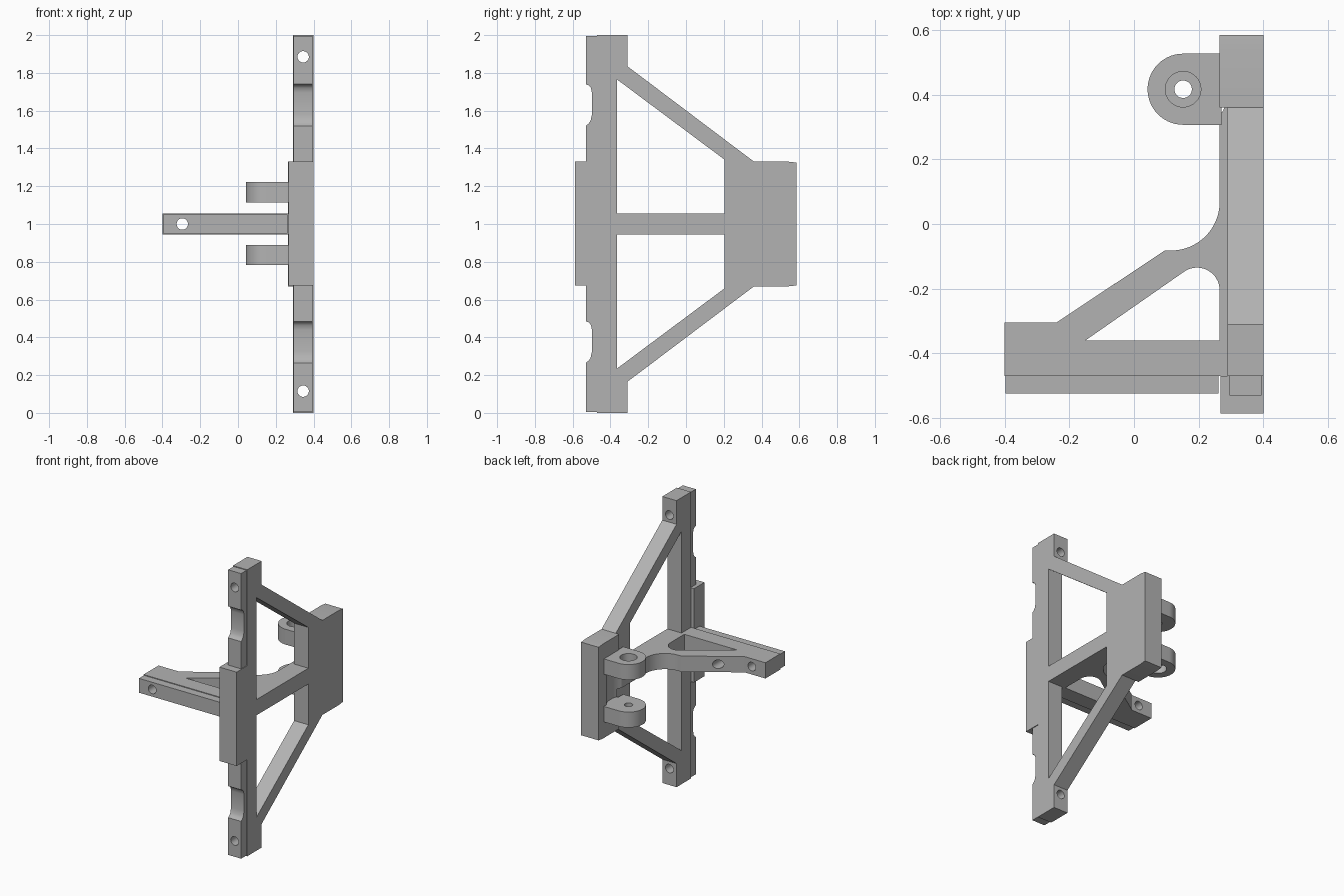
import bpy, bmesh, math

old = bpy.data.objects.get("Cube")
if old:
    bpy.data.objects.remove(old, do_unlink=True)

grey = bpy.data.materials.new("plain_grey")
grey.use_nodes = True
COLOUR = (0.45, 0.45, 0.45, 1)
grey.diffuse_color = COLOUR
grey.node_tree.nodes["Principled BSDF"].inputs["Base Color"].default_value = COLOUR


def prism(name, axis, profile, lo, hi):
    """Extrude a closed 2D profile along one axis between lo and hi."""
    place = {"x": lambda a, b, h: (h, a, b),
             "y": lambda a, b, h: (a, h, b),
             "z": lambda a, b, h: (a, b, h)}[axis]
    bm = bmesh.new()
    rings = [[bm.verts.new(place(a, b, h)) for a, b in profile] for h in (lo, hi)]
    n = len(profile)
    for ring in rings:
        bm.faces.new(ring)
    for i in range(n):
        j = (i + 1) % n
        bm.faces.new((rings[0][i], rings[0][j], rings[1][j], rings[1][i]))
    bmesh.ops.recalc_face_normals(bm, faces=bm.faces)
    mesh = bpy.data.meshes.new(name)
    bm.to_mesh(mesh)
    bm.free()
    mesh.materials.append(grey)
    obj = bpy.data.objects.new(name, mesh)
    bpy.context.collection.objects.link(obj)
    return obj


def arc(cx, cy, r, start, end, steps=16):
    angles = [math.radians(start + (end - start) * i / steps) for i in range(steps + 1)]
    return [(cx + r * math.cos(t), cy + r * math.sin(t)) for t in angles]


def circle(cx, cy, r):
    return arc(cx, cy, r, 0, 360, 40)[:-1]


def rect(a0, a1, b0, b1):
    return [(a0, b0), (a1, b0), (a1, b1), (a0, b1)]


def flip(profile):
    """Mirror a profile about the mid height."""
    return [(a, 2 - b) for a, b in profile]


def cut(obj, *cutters):
    """Subtract the cutters, then discard them."""
    for c in cutters:
        m = obj.modifiers.new("cut", "BOOLEAN")
        m.operation, m.solver, m.object = "DIFFERENCE", "EXACT", c
    deps = bpy.context.evaluated_depsgraph_get()
    mesh = bpy.data.meshes.new_from_object(obj.evaluated_get(deps))
    obj.modifiers.clear()
    obj.data = mesh
    for c in cutters:
        bpy.data.objects.remove(c, do_unlink=True)


def post_holes():
    return [prism("cutter", "y", circle(0.345, z, 0.03), -0.7, -0.2) for z in (0.115, 1.885)]


def clearance():
    return prism("cutter", "z", circle(0.15, 0.417, 0.142), 0.89, 1.115)


# Upright frame with two triangular windows
half = [(-0.47, 2), (-0.31, 2), (-0.31, 1.835), (0.36, 1.33), (0.54, 1.33), (0.585, 1.325)]
frame = prism("upright_frame", "x", half + flip(half)[::-1], 0.29, 0.40)
window = [(-0.365, 1.055), (0.205, 1.055), (0.205, 1.34), (-0.365, 1.765)]
cut(frame, *[prism("cutter", "x", w, 0.2, 0.5) for w in (window, flip(window))], *post_holes())

# Thickened pad behind the lugs, hollowed between them
pad = [(0.36, 1.33), (0.54, 1.33), (0.585, 1.325)]
back_pad = prism("back_pad", "x", pad + flip(pad)[::-1], 0.265, 0.292)
cut(back_pad, clearance())

# Front rail with two scooped notches
rail_profile = [(-0.468, 0.005), (-0.53, 0.005)]
for z in (0.265, 1.52):
    rail_profile += [(-0.53, z), (-0.515, z + 0.012), (-0.505, z + 0.027), (-0.498, z + 0.06),
                     (-0.498, z + 0.175), (-0.503, z + 0.2), (-0.515, z + 0.214), (-0.53, z + 0.22)]
rail_profile += [(-0.53, 1.995), (-0.468, 1.995)]
front_rail = prism("front_rail", "x", rail_profile, 0.295, 0.395)
cut(front_rail, *post_holes())

# Stop block at the middle of the rail
prism("front_block", "x", rect(-0.587, -0.47, 0.675, 1.33), 0.268, 0.40)

# Side arm with a filleted outline and a rounded triangular window
outline = [(0.30, -0.47), (-0.40, -0.47), (-0.40, -0.305), (-0.24, -0.305), (0.095, -0.082)]
outline += arc(0.115, 0.068, 0.15, -90, 0) + [(0.265, 0.36), (0.30, 0.36)]
arm = prism("side_arm", "z", outline, 0.945, 1.055)
arm_window = [(-0.15, -0.36), (0.265, -0.36)] + arc(0.195, -0.205, 0.07, 0, 125)
cut(arm,
    prism("cutter", "z", arm_window, 0.8, 1.2),
    prism("cutter", "y", circle(-0.295, 1, 0.03), -0.7, -0.2),
    prism("cutter", "y", circle(-0.1, 1, 0.03), -0.345, 0),
    clearance())

# Lip along the front of the side arm
lip = prism("arm_lip", "y", rect(-0.397, 0.262, 0.95, 1.05), -0.525, -0.468)
cut(lip, prism("cutter", "y", circle(-0.295, 1, 0.03), -0.7, -0.2))

# Pair of hinge lugs, each with a counterbore on its outer face
for name, z0, z1, b0, b1 in (("upper_lug", 1.115, 1.222, 1.165, 1.3),
                             ("lower_lug", 0.782, 0.89, 0.7, 0.835)):
    lug = prism(name, "z", [(0.27, 0.307)] + arc(0.152, 0.417, 0.11, 270, 90, 28) + [(0.27, 0.527)], z0, z1)
    cut(lug, prism("cutter", "z", circle(0.152, 0.417, 0.027), 0.6, 1.4),
        prism("cutter", "z", circle(0.152, 0.417, 0.055), b0, b1))

# Smooth the curved faces and keep edges sharp
bpy.ops.object.select_all(action="DESELECT")
for obj in bpy.context.collection.objects:
    if obj.type == "MESH":
        obj.select_set(True)
        bpy.context.view_layer.objects.active = obj
bpy.ops.object.shade_smooth_by_angle(angle=math.radians(30))
